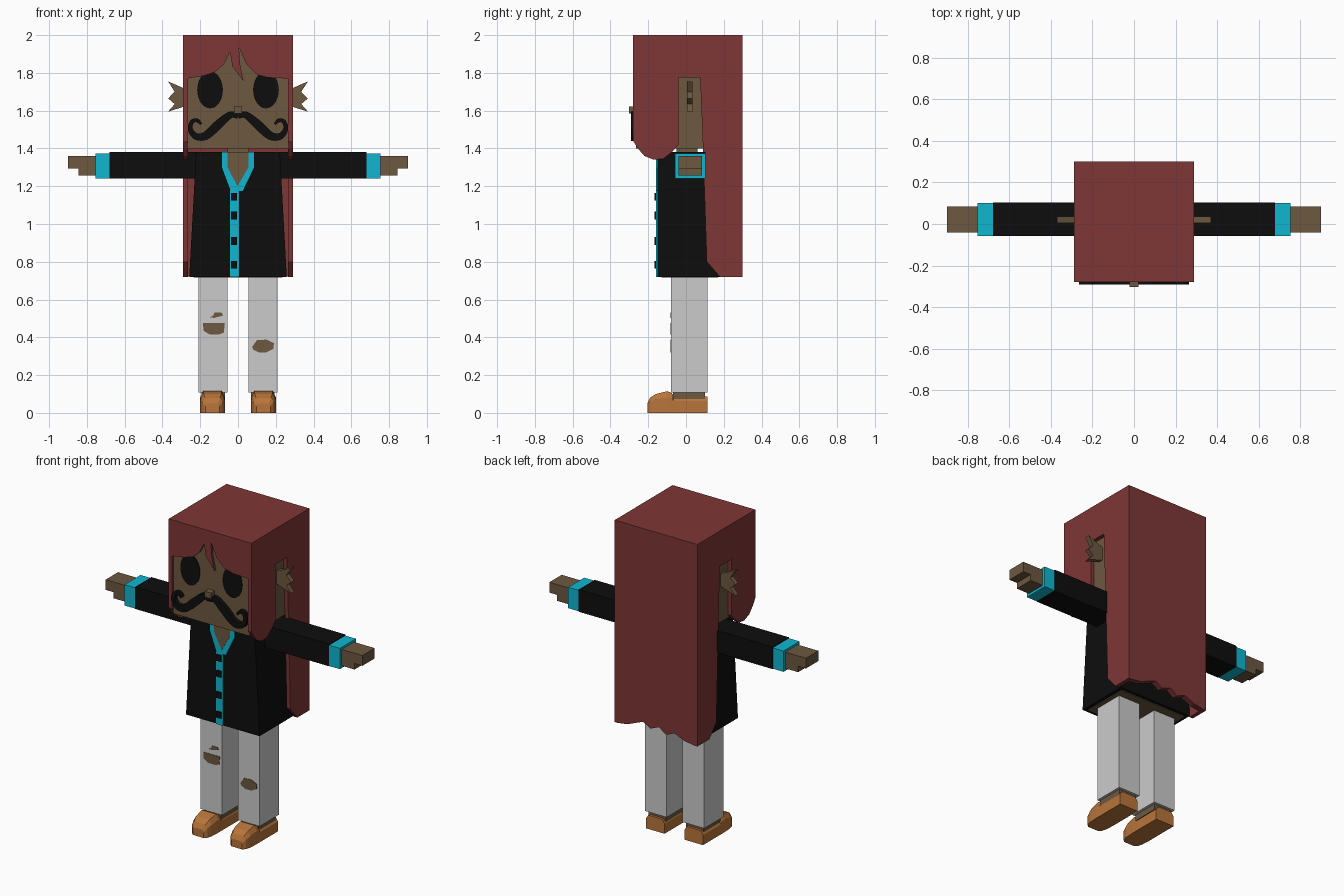
import bpy
import bmesh
import math
from mathutils import Vector

cube = bpy.data.objects.get("Cube")
if cube:
    bpy.data.objects.remove(cube, do_unlink=True)


def material(name, *rgb):
    """Flat material from display values 0-255, stored as linear."""
    lin = [((c / 255 + 0.055) / 1.055) ** 2.4 for c in rgb] + [1]
    mat = bpy.data.materials.new(name)
    mat.use_nodes = True
    mat.diffuse_color = lin
    mat.node_tree.nodes["Principled BSDF"].inputs["Base Color"].default_value = lin
    return mat


RED = material("hair_red", 127, 54, 54)
SKIN = material("skin_brown", 108, 88, 64)
BLACK = material("soft_black", 13, 13, 13)
CYAN = material("trim_cyan", 16, 182, 208)
GREY = material("trouser_grey", 203, 203, 203)
TAN = material("shoe_tan", 184, 117, 58)


def finish(name, bm, mat):
    bmesh.ops.recalc_face_normals(bm, faces=bm.faces)
    mesh = bpy.data.meshes.new(name)
    bm.to_mesh(mesh)
    bm.free()
    mesh.materials.append(mat)
    obj = bpy.data.objects.new(name, mesh)
    bpy.context.collection.objects.link(obj)
    return obj


def loft(name, rings, mat):
    """Skin a list of equal-length rings and cap both ends."""
    bm = bmesh.new()
    rows = [[bm.verts.new(p) for p in ring] for ring in rings]
    n = len(rows[0])
    for a, b in zip(rows, rows[1:]):
        for i in range(n):
            j = (i + 1) % n
            bm.faces.new((a[i], a[j], b[j], b[i]))
    bm.faces.new(rows[0])
    bm.faces.new(rows[-1])
    return finish(name, bm, mat)


def prism_x(name, pts, x0, x1, mat):
    """Extrude a (y, z) outline along x."""
    return loft(name, [[(x, y, z) for y, z in pts] for x in (x0, x1)], mat)


def prism_y(name, pts, y0, y1, mat):
    """Extrude an (x, z) outline along y."""
    return loft(name, [[(x, y, z) for x, z in pts] for y in (y0, y1)], mat)


def box(name, x0, x1, y0, y1, z0, z1, mat):
    return prism_y(name, [(x0, z0), (x1, z0), (x1, z1), (x0, z1)], y0, y1, mat)


def flip(pts, s):
    return [(s * x, z) for x, z in pts]


def smooth_path(pts, steps=5):
    """Catmull-Rom samples through the points (x, z, half width)."""
    p = [Vector(q) for q in [pts[0]] + pts + [pts[-1]]]
    out = []
    for a, b, c, d in zip(p, p[1:], p[2:], p[3:]):
        for k in range(steps):
            t = k / steps
            out.append((2 * b + (c - a) * t + (2 * a - 5 * b + 4 * c - d) * t ** 2
                        + (3 * b - a - 3 * c + d) * t ** 3) / 2)
    return out + [p[-1]]


def ribbon(name, pts, s, y0, y1, mat):
    """Flat band of varying width following a smooth path."""
    path = smooth_path(pts)
    rings = []
    for i, q in enumerate(path):
        d = path[min(i + 1, len(path) - 1)] - path[max(i - 1, 0)]
        n = Vector((-d.y, d.x)).normalized() * q.z
        ends = [(s * (q.x + k * n.x), q.y + k * n.y) for k in (1, -1)]
        (ax, az), (bx, bz) = ends
        rings.append([(ax, y0, az), (bx, y0, bz), (bx, y1, bz), (ax, y1, az)])
    return loft(name, rings, mat)


SIDES = ((1, "left"), (-1, "right"))

# Head, neck and nose
box("head", -0.266, 0.266, -0.265, 0.26, 1.4, 1.96, SKIN)
box("neck", -0.055, 0.055, -0.05, 0.06, 1.36, 1.42, SKIN)
box("nose", -0.022, 0.022, -0.303, -0.26, 1.585, 1.622, SKIN)

# Hair: cap, ragged back, parted fringe and shaped sides
box("hair_top", -0.27, 0.27, -0.27, 0.28, 1.95, 2.0, RED)
hem = [(-0.27, 0.72), (-0.2, 0.73), (-0.13, 0.76), (-0.07, 0.735), (-0.02, 0.77),
       (0.04, 0.745), (0.09, 0.775), (0.14, 0.755), (0.2, 0.73), (0.27, 0.72)]
prism_y("hair_back", [(-0.27, 2)] + hem + [(0.27, 2)], 0.265, 0.3, RED)
fringe = [(-0.27, 1.77), (-0.18, 1.785), (-0.12, 1.805), (-0.075, 1.845),
          (-0.042, 1.91), (-0.03, 1.835), (0.03, 1.755), (0.012, 1.84),
          (0.005, 1.935), (0.045, 1.845), (0.1, 1.79), (0.16, 1.775), (0.27, 1.77)]
prism_y("hair_fringe", [(-0.27, 2)] + fringe + [(0.27, 2)], -0.28, -0.262, RED)
lock = [(-0.28, 2), (-0.28, 1.44), (-0.255, 1.4), (-0.22, 1.36), (-0.17, 1.34),
        (-0.12, 1.345), (-0.07, 1.385), (-0.04, 1.42), (-0.04, 1.775),
        (0.075, 1.775), (0.09, 1.4), (0.11, 0.8), (0.18, 0.72), (0.3, 0.72), (0.3, 2)]

ear = [(0.26, 1.71), (0.29, 1.72), (0.37, 1.755), (0.335, 1.7), (0.37, 1.665),
       (0.335, 1.635), (0.37, 1.595), (0.29, 1.62), (0.26, 1.63)]
curl = [(0, 1.57, 0.014), (0.04, 1.578, 0.018), (0.1, 1.53, 0.024),
        (0.17, 1.468, 0.022), (0.225, 1.465, 0.017), (0.253, 1.505, 0.013),
        (0.242, 1.543, 0.011), (0.215, 1.548, 0.01), (0.195, 1.528, 0.006)]
sole_stations = [(-0.205, 0.038, 0.05), (-0.19, 0.053, 0.08), (-0.16, 0.062, 0.1),
                 (-0.1, 0.065, 0.115), (-0.075, 0.065, 0.105),
                 (-0.065, 0.065, 0.088), (0.115, 0.065, 0.088)]

for s, side in SIDES:
    # Side hair, ear, eye and half of the moustache
    prism_x(f"{side}_hair_side", lock, s * 0.265, s * 0.29, RED)
    prism_y(f"{side}_ear", flip(ear, s), 0.005, 0.035, SKIN)
    oval = [(s * 0.148 + 0.068 * math.cos(k * math.tau / 28),
             1.71 + 0.098 * math.sin(k * math.tau / 28)) for k in range(28)]
    prism_y(f"{side}_eye", oval, -0.269, -0.264, BLACK)
    ribbon(f"{side}_moustache", curl, s, -0.292, -0.264, BLACK)

    # Sleeve, cuff and stepped hand
    box(f"{side}_sleeve", s * 0.2, s * 0.68, -0.058, 0.104, 1.24, 1.38, BLACK)
    box(f"{side}_cuff", s * 0.68, s * 0.755, -0.058, 0.102, 1.242, 1.374, CYAN)
    hand = [(0.74, 1.36), (0.9, 1.36), (0.9, 1.295), (0.845, 1.295),
            (0.845, 1.257), (0.74, 1.257)]
    prism_y(f"{side}_hand", flip(hand, s), -0.04, 0.084, SKIN)

    # Trouser leg, ankle and rounded shoe
    box(f"{side}_trouser_leg", s * 0.055, s * 0.208, -0.08, 0.115, 0.108, 0.74, GREY)
    box(f"{side}_ankle", s * 0.07, s * 0.193, -0.068, 0.1, 0.07, 0.112, SKIN)
    rings = []
    for y, w, h in sole_stations:
        half = [(w, 0), (w, 0.72 * h), (0.75 * w, h)]
        section = half + [(-x, z) for x, z in reversed(half)]
        rings.append([(s * 0.135 + x, y, z) for x, z in section])
    loft(f"{side}_shoe", rings, TAN)

# Torn patches on the knees
tears = {
    "right_knee_tear": [(-0.185, 0.475), (-0.07, 0.475), (-0.075, 0.425),
                        (-0.1, 0.415), (-0.15, 0.415), (-0.183, 0.435)],
    "right_upper_tear": [(-0.15, 0.505), (-0.125, 0.503), (-0.08, 0.515),
                         (-0.085, 0.53), (-0.125, 0.532), (-0.13, 0.517)],
    "left_knee_tear": [(0.075, 0.35), (0.1, 0.385), (0.15, 0.388), (0.19, 0.37),
                       (0.188, 0.34), (0.15, 0.32), (0.11, 0.32), (0.08, 0.335)],
}
for name, pts in tears.items():
    prism_y(name, pts, -0.083, -0.078, SKIN)

# Jacket body with trim, open neck and buttons
prism_y("jacket", [(-0.258, 0.72), (0.258, 0.72), (0.222, 1.38), (-0.222, 1.38)],
        -0.152, 0.19, BLACK)
box("hips", -0.235, 0.235, -0.13, 0.17, 0.716, 0.722, SKIN)
collar = [(-0.085, 1.38), (-0.085, 1.3), (-0.038, 1.175), (0.025, 1.175),
          (0.085, 1.3), (0.085, 1.38)]
prism_y("collar_trim", collar, -0.158, -0.15, CYAN)
opening = [(-0.055, 1.381), (-0.055, 1.3), (-0.003, 1.2), (0.055, 1.3), (0.055, 1.381)]
prism_y("open_neck", opening, -0.16, -0.151, SKIN)
box("button_strip", -0.043, 0.005, -0.158, -0.15, 0.72, 1.18, CYAN)
for i, z in enumerate((0.785, 0.91, 1.045, 1.145)):
    box(f"button_{i + 1}", -0.037, -0.004, -0.166, -0.157, z - 0.02, z + 0.02, BLACK)
